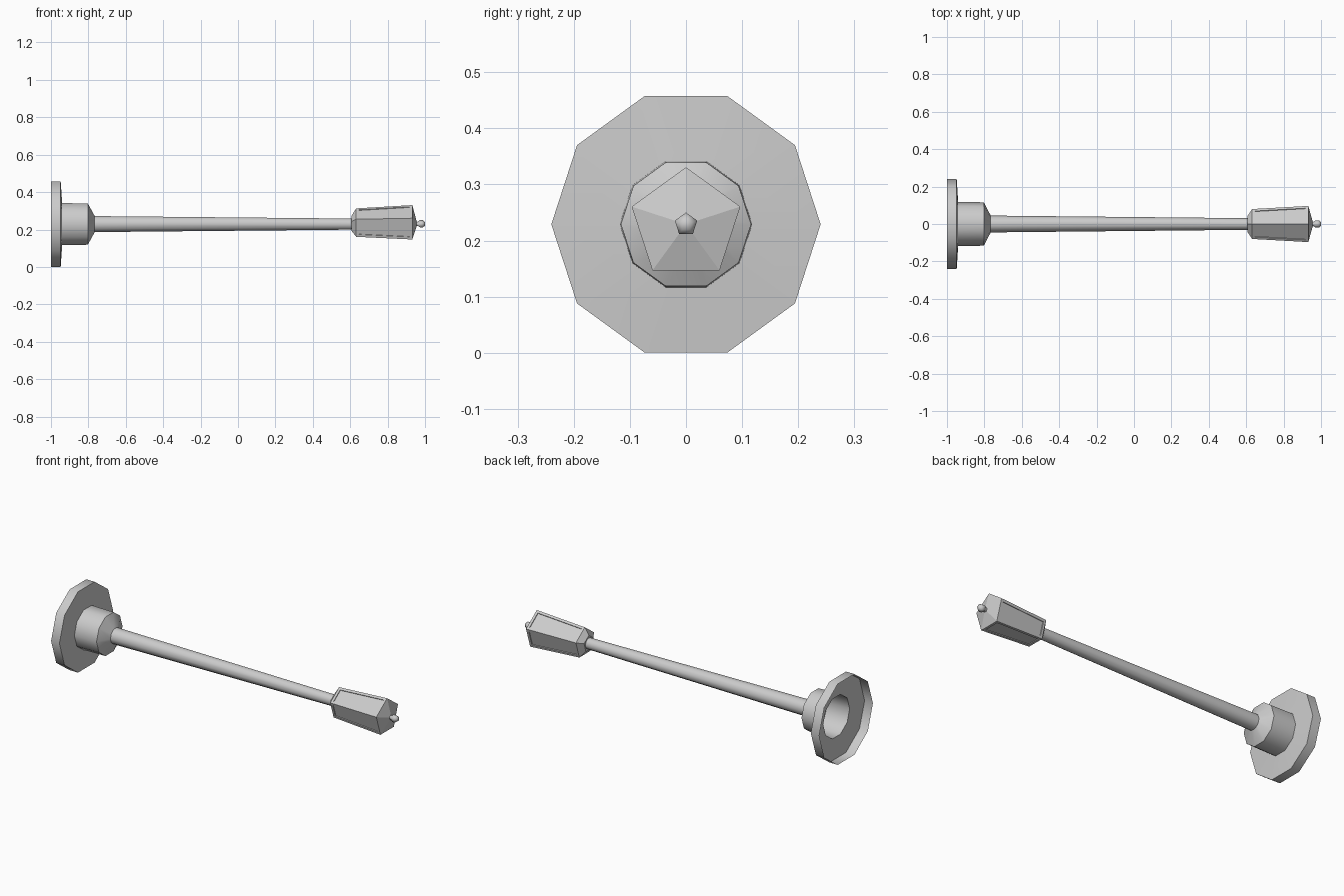
import bpy, bmesh
from math import cos, sin, pi, radians

if "Cube" in bpy.data.objects:
    bpy.data.objects.remove(bpy.data.objects["Cube"])

AXIS_Z = 0.229  # height of the lamp's long axis


def lathe(name, profile, sides, phase=0.0, caps=(False, False), smooth=None, panel=None):
    """Sweep (x, radius) stations round the long axis; panel = span index to inset."""
    bm = bmesh.new()
    rings = []
    for x, r in profile:
        rings.append([bm.verts.new((x, r * cos(phase + 2 * pi * i / sides),
                                    AXIS_Z + r * sin(phase + 2 * pi * i / sides)))
                      for i in range(sides)])
    spans = []
    for a, b in zip(rings, rings[1:]):
        spans.append([bm.faces.new((a[i], a[(i + 1) % sides], b[(i + 1) % sides], b[i]))
                      for i in range(sides)])
    if caps[0]:
        bm.faces.new(rings[0])
    if caps[1]:
        bm.faces.new(rings[-1])
    # stations run towards +x, so reversing makes every side face outwards
    for f in bm.faces:
        f.normal_update()
    bmesh.ops.recalc_face_normals(bm, faces=bm.faces[:])
    f = spans[0][0]
    c = f.calc_center_median()
    if len(profile) > 2 and not any(caps):
        f = spans[2][0]
        c = f.calc_center_median()
        if f.normal.y * c.y + f.normal.z * (c.z - AXIS_Z) < 0:
            bmesh.ops.reverse_faces(bm, faces=bm.faces[:])
    if panel is not None:
        bmesh.ops.inset_individual(bm, faces=spans[panel], thickness=0.014,
                                   use_even_offset=True)
        bmesh.ops.inset_individual(bm, faces=spans[panel], thickness=0.0005,
                                   depth=-0.004, use_even_offset=True)
    me = bpy.data.meshes.new(name)
    bm.to_mesh(me)
    bm.free()
    ob = bpy.data.objects.new(name, me)
    bpy.context.collection.objects.link(ob)
    if smooth:
        bpy.ops.object.select_all(action='DESELECT')
        ob.select_set(True)
        bpy.context.view_layer.objects.active = ob
        bpy.ops.object.shade_smooth_by_angle(angle=radians(smooth))
    return ob


# hollow flared foot, open at the back
lathe("base", [(-1, 0.24), (-0.948, 0.24), (-0.94, 0.118), (-0.803, 0.116),
               (-0.765, 0.043)], 10, smooth=40)

# slim tapering post
lathe("post", [(-0.768, 0.045), (0.615, 0.031)], 10, caps=(True, True), smooth=40)

# five-sided lantern with recessed panes
lathe("lantern", [(0.607, 0.045), (0.632, 0.084), (0.932, 0.1017), (0.955, 0.015)],
      5, pi / 2, caps=(True, True), panel=1)

# small stem and ball on the tip
lathe("finial", [(0.945, 0.017), (0.962, 0.012), (0.972, 0.021), (0.988, 0.021),
                 (1.0, 0.011)], 5, pi / 2, caps=(True, True), smooth=75)
